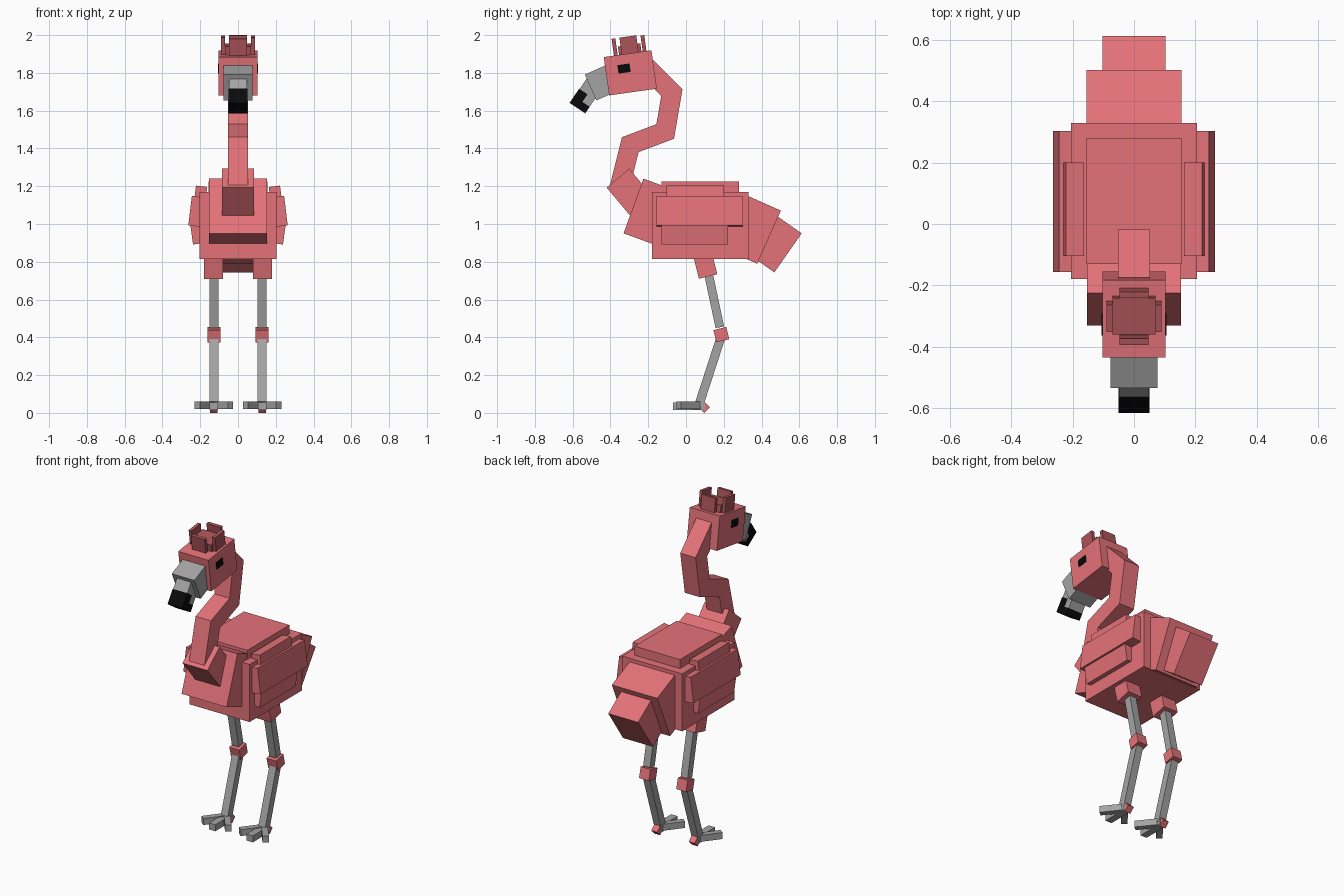
import bpy
import bmesh
from math import radians
from mathutils import Euler, Matrix, Vector

old = bpy.data.objects.get("Cube")
if old:
    bpy.data.objects.remove(old, do_unlink=True)


def material(name, red, green, blue):
    mat = bpy.data.materials.new(name)
    mat.use_nodes = True
    colour = (red, green, blue, 1)
    mat.diffuse_color = colour
    mat.node_tree.nodes["Principled BSDF"].inputs["Base Color"].default_value = colour
    return mat


pink = material("pink", red=0.775, green=0.17, blue=0.19)
rose = material("dark_rose", red=0.41, green=0.09, blue=0.1)
grey = material("grey", red=0.37, green=0.37, blue=0.37)
black = material("black", red=0.003, green=0.003, blue=0.003)


def finish(name, mat, bm):
    """Turn a bmesh into a named object with one material."""
    bmesh.ops.recalc_face_normals(bm, faces=bm.faces)
    mesh = bpy.data.meshes.new(name)
    bm.to_mesh(mesh)
    bm.free()
    mesh.materials.append(mat)
    part = bpy.data.objects.new(name, mesh)
    bpy.context.collection.objects.link(part)
    return part


def box(name, mat, width, depth, height, y, z, x=0, tilt=0, roll=0, yaw=0):
    """A box turned in degrees about its centre."""
    turn = Euler((radians(tilt), radians(roll), radians(yaw))).to_matrix().to_4x4()
    size = Matrix.Diagonal((width, depth, height, 1))
    bm = bmesh.new()
    bmesh.ops.create_cube(bm, size=1, matrix=Matrix.Translation((x, y, z)) @ turn @ size)
    return finish(name, mat, bm)


def pair(name, mat, **shape):
    """A box on the left, mirrored to the right."""
    box(name, mat, **shape).modifiers.new("Mirror", "MIRROR")


def bent_bar(name, mat, thickness, path):
    """A square bar with mitred corners along a (y, z) path."""
    points = [Vector(p) for p in path]
    steps = [(b - a).normalized() for a, b in zip(points, points[1:])]
    half = thickness / 2
    bm = bmesh.new()
    rings = []
    for point, before, after in zip(points, steps[:1] + steps, steps + steps[-1:]):
        along = (before + after).normalized()
        side = Vector((-along.y, along.x)) * half / along.dot(before)
        a, b = point + side, point - side
        corners = [(-half, *a), (half, *a), (half, *b), (-half, *b)]
        rings.append([bm.verts.new(c) for c in corners])
    for low, high in zip(rings, rings[1:]):
        for i in range(4):
            bm.faces.new((low[i - 1], low[i], high[i], high[i - 1]))
    bm.faces.new(rings[0])
    bm.faces.new(rings[-1])
    finish(name, mat, bm)


# Body, back and chest
box("body", pink, width=0.41, depth=0.51, height=0.355, y=0.075, z=0.992)
box("back_plate", pink, width=0.31, depth=0.41, height=0.11, y=0.075, z=1.17)
box("chest", pink, width=0.308, depth=0.2, height=0.308, y=-0.184, z=1.061, tilt=-20)

# Tail
box("tail_base", pink, width=0.31, depth=0.24, height=0.308, y=0.33, z=0.979, tilt=-24)
box("tail_tip", pink, width=0.204, depth=0.24, height=0.252, y=0.442, z=0.916, tilt=-35)

# Layered wings
pair("wing_upper", pink, width=0.06, depth=0.305, height=0.12, x=0.2, y=0.048, z=1.14, roll=-7)
pair("wing_middle", pink, width=0.06, depth=0.46, height=0.157, x=0.224, y=0.073, z=1.067, roll=-7)
pair("wing_lower", pink, width=0.06, depth=0.352, height=0.14, x=0.218, y=0.046, z=0.965, roll=8)

# Neck: a broad root and a curved upper part
box("neck_base", pink, width=0.17, depth=0.156, height=0.25, y=-0.28, z=1.147, tilt=40)
bent_bar("neck", pink, thickness=0.105, path=[
    (-0.355, 1.18), (-0.295, 1.42), (-0.11, 1.49), (-0.075, 1.695), (-0.212, 1.833)])

# Head and eyes
box("head", pink, width=0.206, depth=0.255, height=0.205, y=-0.295, z=1.8, tilt=8)
pair("eyes", black, width=0.008, depth=0.065, height=0.045, x=0.102, y=-0.328, z=1.823, tilt=8)

# Beak with a dark hooked tip wrapped around the bridge
box("beak", grey, width=0.154, depth=0.14, height=0.15, y=-0.441, z=1.751, tilt=24)
box("beak_bridge", grey, width=0.097, depth=0.097, height=0.15, y=-0.529, z=1.679, tilt=-34)
box("beak_tip_front", black, width=0.1, depth=0.053, height=0.09, y=-0.569, z=1.664, tilt=-34)
box("beak_tip_end", black, width=0.1, depth=0.1, height=0.042, y=-0.563, z=1.631, tilt=-34)

# Crest: a low block ringed by four upright plates
box("crest_block", rose, width=0.14, depth=0.12, height=0.06, y=-0.297, z=1.918, tilt=8)
box("crest_front", rose, width=0.094, depth=0.02, height=0.1, y=-0.377, z=1.932, tilt=8)
box("crest_rear", rose, width=0.094, depth=0.02, height=0.1, y=-0.224, z=1.949, tilt=8)
pair("crest_sides", rose, width=0.02, depth=0.09, height=0.1, x=0.08, y=-0.301, z=1.943, tilt=8)

# Legs
pair("thighs", pink, width=0.1, depth=0.1, height=0.14, x=0.13, y=0.1, z=0.79, tilt=14)
pair("upper_legs", grey, width=0.047, depth=0.046, height=0.3, x=0.128, y=0.148, z=0.6, tilt=12)
pair("knees", pink, width=0.067, depth=0.07, height=0.067, x=0.127, y=0.187, z=0.414, tilt=14)
pair("lower_legs", grey, width=0.047, depth=0.047, height=0.37, x=0.128, y=0.125, z=0.216, tilt=-18)

# Feet: one straight toe, two splayed toes and a heel spur
foot = 0.128
pair("middle_toes", grey, width=0.044, depth=0.17, height=0.04, x=foot, y=0.015, z=0.035)
for name, side in (("inner_toes", -1), ("outer_toes", 1)):
    pair(name, grey, width=0.036, depth=0.14, height=0.04,
         x=foot + side * 0.045, y=0.017, z=0.04, yaw=side * 38)
pair("heel_spurs", pink, width=0.04, depth=0.042, height=0.042, x=foot, y=0.097, z=0.03, tilt=45)
